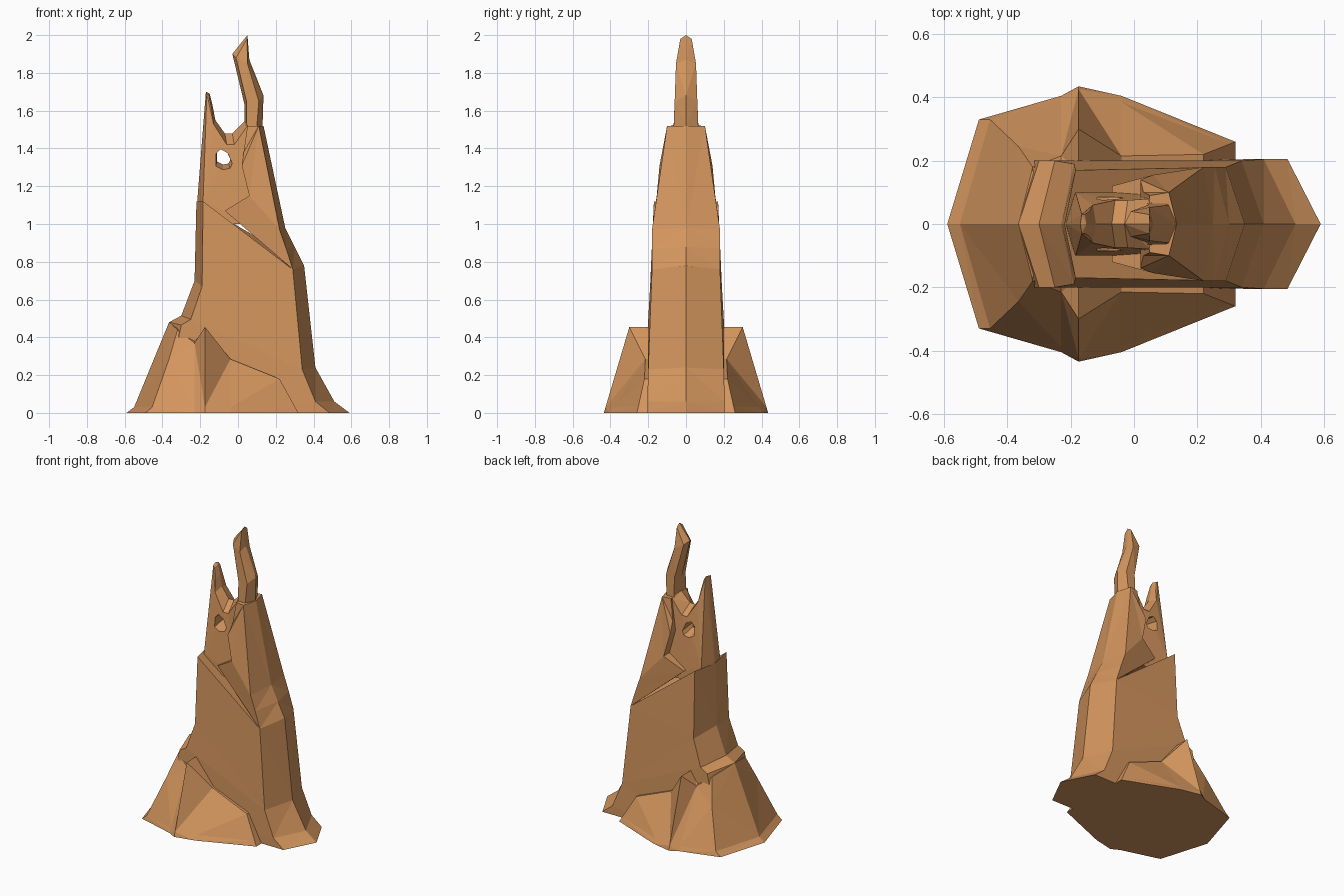
import bpy
import bmesh

default_cube = bpy.data.objects.get("Cube")
if default_cube:
    bpy.data.objects.remove(default_cube, do_unlink=True)

# One sandstone colour for everything
sandstone = bpy.data.materials.new("sandstone_orange")
sandstone_colour = (0.65, 0.30, 0.11, 1.0)
sandstone.use_nodes = True
sandstone.diffuse_color = sandstone_colour
sandstone.node_tree.nodes["Principled BSDF"].inputs["Base Color"].default_value = sandstone_colour


def finish_part(name, bm):
    """Clean the mesh, orient its normals and link it as a flat-shaded object."""
    bmesh.ops.remove_doubles(bm, verts=bm.verts, dist=0.0005)
    bmesh.ops.triangulate(bm, faces=bm.faces)
    bmesh.ops.recalc_face_normals(bm, faces=bm.faces)
    mesh = bpy.data.meshes.new(name)
    bm.to_mesh(mesh)
    bm.free()
    mesh.materials.append(sandstone)
    part = bpy.data.objects.new(name, mesh)
    bpy.context.scene.collection.objects.link(part)
    return part


def ridged_slab(name, rows):
    """Closed slab: a centre-line ridge outline bevelled to a side outline.
    Each row is ridge x, ridge z, side x, side z, half depth."""
    bm = bmesh.new()
    ridge = [bm.verts.new((row[0], 0, row[1])) for row in rows]
    for side in (-1, 1):
        edge = [bm.verts.new((row[2], side * row[4], row[3])) for row in rows]
        for i in range(len(rows)):
            j = (i + 1) % len(rows)
            bm.faces.new((ridge[i], ridge[j], edge[j], edge[i]))
        bm.faces.new(edge)
    return finish_part(name, bm)


# Lower body with a flared right foot and a sloping ledge on top
ridged_slab("lower_body", [
    (-.45, 0, -.40, 0, .2),
    (-.365, .48, -.30, .465, .2),
    (-.30, .515, -.25, .495, .2),
    (-.23, .70, -.19, .67, .19),
    (-.22, 1.12, -.185, 1.12, .17),
    (.35, .78, .29, .76, .18),
    (.41, .24, .34, .23, .2),
    (.51, .06, .41, .06, .205),
    (.59, 0, .485, 0, .205),
])

# Thick column climbing the model's left side
ridged_slab("side_column", [
    (.35, .78, .29, .76, .18),
    (.30, .88, .255, .87, .18),
    (.25, .98, .22, .97, .18),
    (.135, 1.52, .11, 1.52, .1),
    (.03, 1.52, .05, 1.52, .09),
    (.03, 1.38, .03, 1.38, .1),
    (.02, 1.31, .02, 1.31, .14),
    (.06, 1.15, .06, 1.15, .155),
    (-.07, 1.07, -.07, 1.07, .12),
])

# Recessed wall with the short horn and the notch
recessed_wall = ridged_slab("recessed_wall", [
    (-.22, 1, -.185, 1, .1),
    (-.215, 1.13, -.185, 1.12, .1),
    (-.17, 1.70, -.165, 1.69, .03),
    (-.15, 1.69, -.155, 1.68, .03),
    (-.135, 1.63, -.14, 1.61, .04),
    (-.12, 1.55, -.13, 1.53, .06),
    (-.07, 1.48, -.06, 1.42, .075),
    (-.03, 1.48, -.02, 1.42, .075),
    (.04, 1.55, .05, 1.52, .08),
    (.08, 1, .08, 1, .1),
])

# Tall hooked horn
ridged_slab("tall_horn", [
    (.13, 1.45, .1, 1.45, .07),
    (.13, 1.52, .1, 1.52, .065),
    (.135, 1.68, .11, 1.65, .06),
    (.06, 1.87, .05, 1.85, .053),
    (.05, 2, .048, 1.98, .03),
    (-.03, 1.90, -.01, 1.88, .04),
    (.035, 1.63, .045, 1.65, .06),
    (.035, 1.54, .045, 1.53, .065),
    (0, 1.47, .02, 1.45, .07),
])

# Window through the wall, widening downwards towards both faces
window = [(-.09, 1.40), (-.06, 1.385), (-.04, 1.34), (-.05, 1.32), (-.08, 1.315), (-.11, 1.33), (-.11, 1.38)]
bm = bmesh.new()
rings = []
for depth in (-.1, 0, .1):
    flare = 1 + abs(depth) * 3
    drop = abs(depth) * .2
    rings.append([bm.verts.new((-.08 + (x + .08) * flare, depth, 1.355 + (z - 1.355) * flare - drop))
                  for x, z in window])
for near, far in zip(rings, rings[1:]):
    for i in range(len(window)):
        j = (i + 1) % len(window)
        bm.faces.new((near[i], near[j], far[j], far[i]))
bm.faces.new(rings[0])
bm.faces.new(rings[-1])
window_cutter = finish_part("window_cutter", bm)
window_cutter.hide_render = True
window_cutter.hide_viewport = True
window_cut = recessed_wall.modifiers.new("window_cut", 'BOOLEAN')
window_cut.operation = 'DIFFERENCE'
window_cut.solver = 'EXACT'
window_cut.object = window_cutter

# Rubble skirt: each station runs from the foot, over a rim and crest, into the body
stations = [
    ((-.59, 0, 0), (-.55, 0, .03), (-.365, 0, .48), (-.3, 0, .48)),
    ((-.49, .33, 0), (-.455, .33, .03), (-.365, .245, .285), (-.32, .18, .44)),
    ((-.23, .405, 0), (-.23, .39, .03), (-.23, .215, .37), (-.23, .17, .4)),
    ((-.175, .435, 0), (-.175, .426, .03), (-.175, .3, .455), (-.175, .17, .455)),
    ((-.04, .405, 0), (-.04, .385, .03), (-.04, .215, .285), (-.04, .17, .285)),
    ((.32, .26, 0), (.303, .253, .03), (.22, .22, .18), (.22, .17, .18)),
    ((.32, .17, 0), (.303, .17, .03), (.22, .17, .18), (.22, .17, .18)),
]
bm = bmesh.new()
for side in (-1, 1):
    columns = [[bm.verts.new((x, side * y, z)) for x, y, z in station] for station in stations]
    for left, right in zip(columns, columns[1:]):
        for k in range(len(left) - 1):
            bm.faces.new((left[k], right[k], right[k + 1], left[k + 1]))
    # Underside reaching the centre line
    centre_foot = bm.verts.new((.32, 0, 0))
    bm.faces.new([column[0] for column in columns] + [centre_foot])
finish_part("rubble_skirt", bm)
